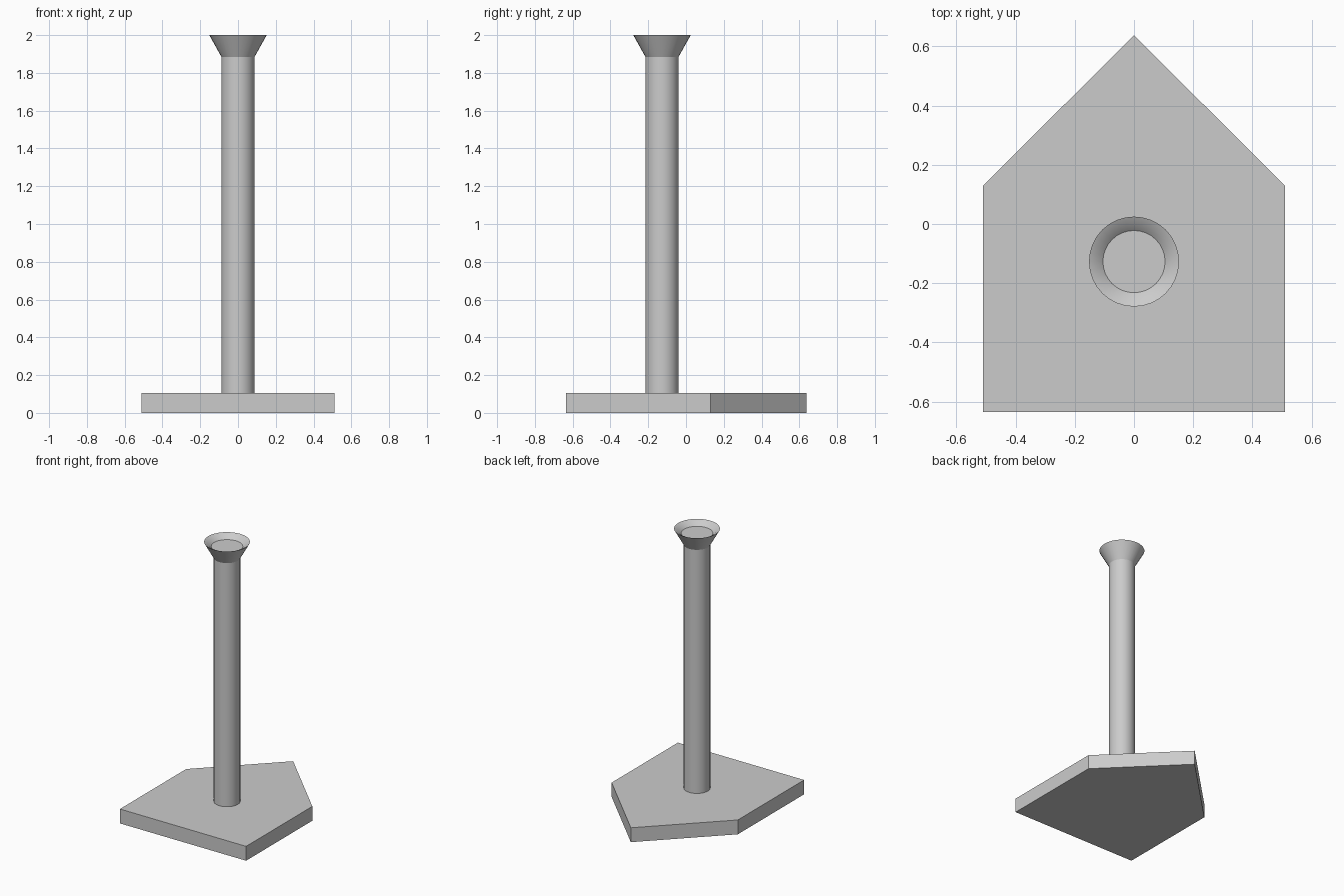
import bpy, bmesh, math

if "Cube" in bpy.data.objects:
    bpy.data.objects.remove(bpy.data.objects["Cube"])

CENTRE_Y = -0.127
SIDES = 32


def make_object(name, bm):
    bmesh.ops.recalc_face_normals(bm, faces=bm.faces)
    mesh = bpy.data.meshes.new(name)
    bm.to_mesh(mesh)
    bm.free()
    obj = bpy.data.objects.new(name, mesh)
    bpy.context.collection.objects.link(obj)
    return obj


def lathe(name, profile):
    """Stack rings of (radius, z), join them and cap both ends."""
    bm = bmesh.new()
    rings = []
    for r, z in profile:
        rings.append([bm.verts.new((r * math.cos(a), CENTRE_Y + r * math.sin(a), z))
                      for a in (2 * math.pi * i / SIDES for i in range(SIDES))])
    for low, high in zip(rings, rings[1:]):
        for i in range(SIDES):
            j = (i + 1) % SIDES
            bm.faces.new((low[i], low[j], high[j], high[i]))
    bm.faces.new(rings[0])
    bm.faces.new(rings[-1])
    obj = make_object(name, bm)
    bpy.ops.object.select_all(action='DESELECT')
    obj.select_set(True)
    bpy.context.view_layer.objects.active = obj
    bpy.ops.object.shade_smooth_by_angle(angle=math.radians(25))
    return obj


# Five-sided base plate
bm = bmesh.new()
outline = [(-0.51, -0.635), (0.51, -0.635), (0.51, 0.13), (0, 0.637), (-0.51, 0.13)]
face = bm.faces.new([bm.verts.new((x, y, 0)) for x, y in outline])
extruded = bmesh.ops.extrude_face_region(bm, geom=[face], use_keep_orig=True)
top = [v for v in extruded["geom"] if isinstance(v, bmesh.types.BMVert)]
bmesh.ops.translate(bm, verts=top, vec=(0, 0, 0.105))
make_object("base_plate", bm)

# Upright post and flared cup with a shallow dished top
lathe("post", [(0.088, 0.1), (0.088, 1.89)])
lathe("cup", [(0.088, 1.885), (0.152, 2.0), (0.128, 1.988), (0.105, 1.967)])
